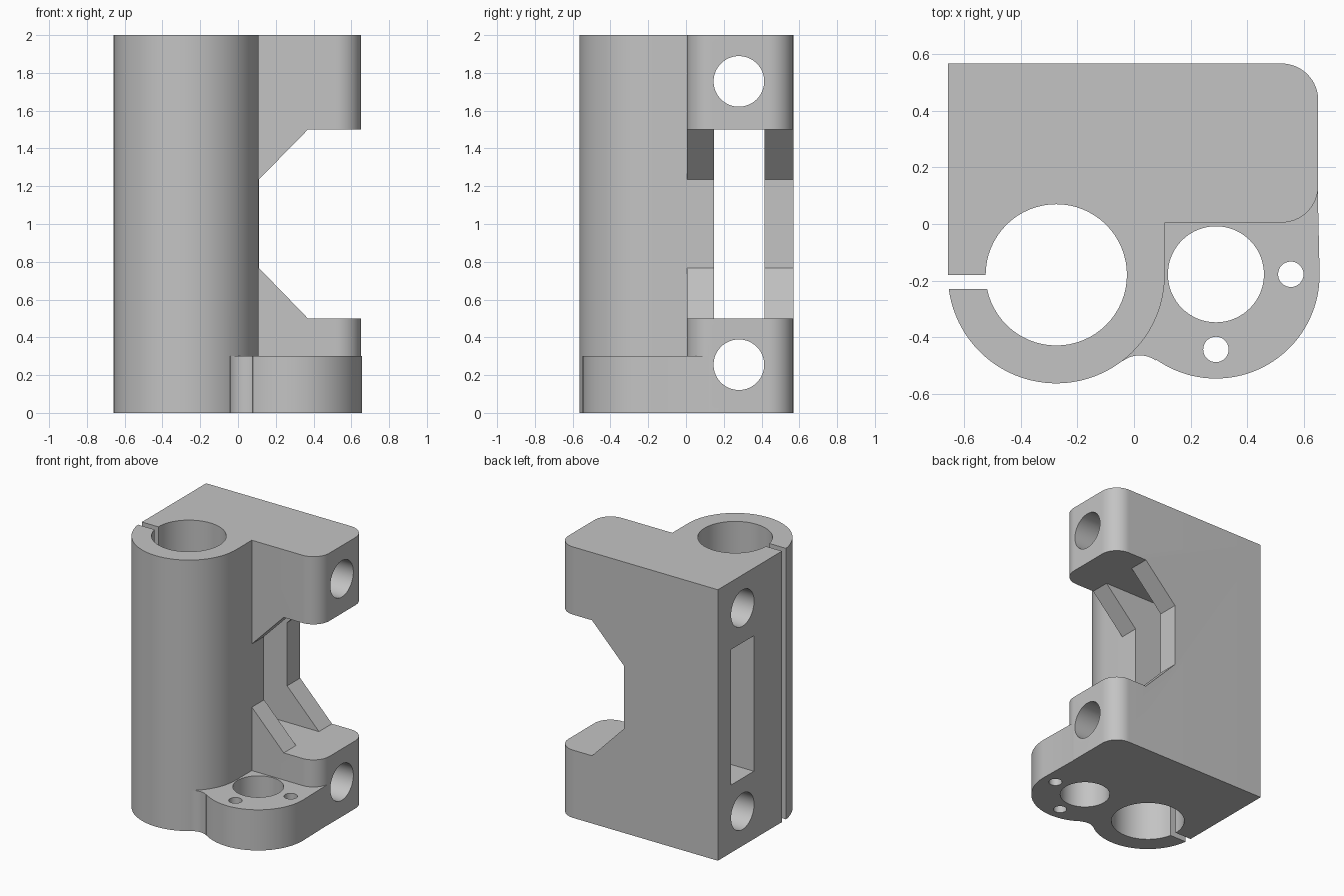
import bpy, bmesh
from math import cos, sin, radians

cube = bpy.data.objects.get("Cube")
if cube:
    bpy.data.objects.remove(cube, do_unlink=True)

grey = bpy.data.materials.new("light_grey")
grey.use_nodes = True
grey.diffuse_color = (0.55, 0.55, 0.55, 1)
grey.node_tree.nodes["Principled BSDF"].inputs["Base Color"].default_value = grey.diffuse_color


def arc(cx, cy, r, start, end, steps):
    """Points along an arc, both ends included."""
    angles = [radians(start + (end - start) * i / steps) for i in range(steps + 1)]
    return [(cx + r * cos(a), cy + r * sin(a)) for a in angles]


def circle(cx, cy, r, steps=64):
    return arc(cx, cy, r, 0, 360, steps)[:-1]


def rect(u0, u1, v0, v1):
    return [(u0, v0), (u1, v0), (u1, v1), (u0, v1)]


def prism(name, outline, axis, low, high):
    """Extrude a closed outline along an axis from low to high."""
    place = {"X": lambda u, v, w: (w, u, v),
             "Y": lambda u, v, w: (u, w, v),
             "Z": lambda u, v, w: (u, v, w)}[axis]
    bm = bmesh.new()
    bottom = [bm.verts.new(place(u, v, low)) for u, v in outline]
    top = [bm.verts.new(place(u, v, high)) for u, v in outline]
    bm.faces.new(bottom)
    bm.faces.new(top)
    for i in range(len(outline)):
        j = (i + 1) % len(outline)
        bm.faces.new((bottom[i], bottom[j], top[j], top[i]))
    bmesh.ops.recalc_face_normals(bm, faces=bm.faces)
    mesh = bpy.data.meshes.new(name)
    bm.to_mesh(mesh)
    bm.free()
    mesh.materials.append(grey)
    obj = bpy.data.objects.new(name, mesh)
    bpy.context.collection.objects.link(obj)
    return obj


def combine(target, tool, operation):
    """Apply a boolean and discard the tool object."""
    mod = target.modifiers.new(tool.name, "BOOLEAN")
    mod.operation = operation
    mod.solver = "EXACT"
    mod.object = tool
    bpy.context.view_layer.objects.active = target
    bpy.ops.object.modifier_apply(modifier=mod.name)
    bpy.data.objects.remove(tool, do_unlink=True)


# Main block merged with the round sleeve
body_outline = ([(-0.658, 0.568), (-0.658, -0.135)]
                + arc(-0.275, -0.18, 0.384, 175, 360, 48)
                + [(0.109, 0.005)]
                + arc(0.522, 0.135, 0.13, -90, 0, 16)
                + arc(0.522, 0.438, 0.13, 0, 90, 16))
body = prism("clamp_body", body_outline, "Z", 0, 2)

# Notch between the two arms, with sloping gussets
notch = [(0.11, 1.235), (0.37, 1.5), (0.8, 1.5),
         (0.8, 0.5), (0.37, 0.5), (0.11, 0.768)]
combine(body, prism("notch", notch, "Y", -0.05, 0.7), "DIFFERENCE")

# Low flange with a concave blend into the sleeve
flange_outline = (arc(0.02, -0.565, 0.1, 127.5, 55, 12)
                  + arc(0.29, -0.18, 0.367, 235, 360, 40)
                  + [(0.65, 0.135), (0.5, 0.3), (0, 0.2), (-0.15, -0.18)])
combine(body, prism("flange", flange_outline, "Z", 0, 0.3), "UNION")

# Sleeve bore and its clamping slit
combine(body, prism("bore", circle(-0.275, -0.18, 0.25), "Z", -0.1, 2.1), "DIFFERENCE")
combine(body, prism("slit", rect(-0.8, -0.4, -0.23, -0.18), "Z", -0.1, 2.1), "DIFFERENCE")

# Flange bore and screw holes
for x, y, r in ((0.29, -0.178, 0.17), (0.555, -0.178, 0.045), (0.29, -0.444, 0.045)):
    combine(body, prism("flange_hole", circle(x, y, r), "Z", -0.1, 0.4), "DIFFERENCE")

# Cross holes through both arms, and the window between them
for z in (0.255, 1.755):
    combine(body, prism("cross_hole", circle(0.28, z, 0.134), "X", -0.8, 0.8), "DIFFERENCE")
combine(body, prism("window", rect(0.148, 0.416, 0.5, 1.5), "X", -0.8, 0.8), "DIFFERENCE")

# Smooth round walls, keep edges crisp
bpy.ops.object.select_all(action="DESELECT")
body.select_set(True)
bpy.context.view_layer.objects.active = body
bpy.ops.object.shade_smooth_by_angle(angle=radians(25))
